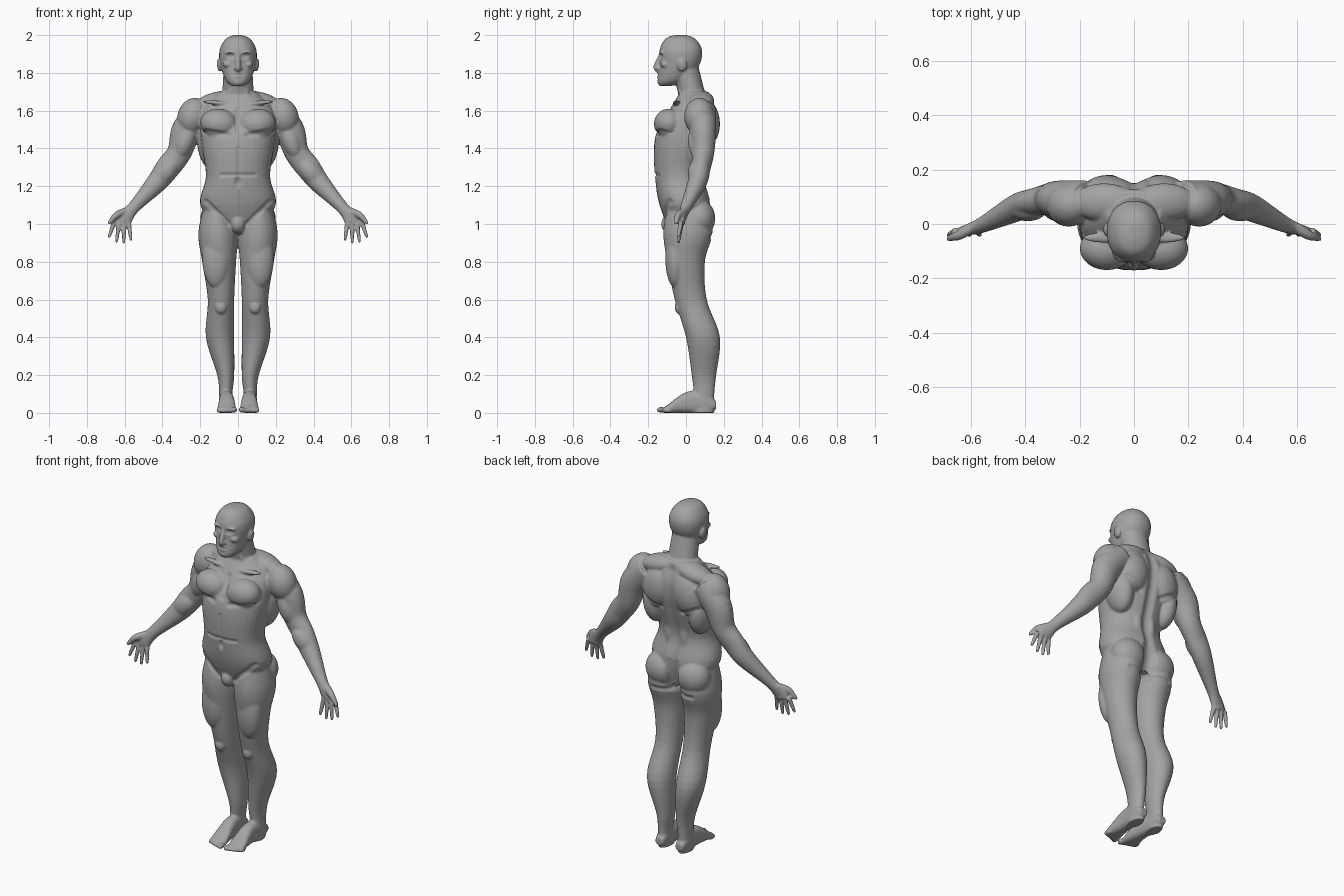
import bpy
import bmesh
from math import cos, sin, pi, copysign
from mathutils import Vector, Matrix, kdtree

cube = bpy.data.objects.get("Cube")
if cube:
    bpy.data.objects.remove(cube, do_unlink=True)

grey = (0.37, 0.37, 0.37, 1)
skin = bpy.data.materials.new("clay grey")
skin.use_nodes = True
skin.diffuse_color = grey
skin.node_tree.nodes["Principled BSDF"].inputs["Base Color"].default_value = grey

SIDES = 32
SUNK = 0.35
bm = bmesh.new()


def refine(rows, steps=5):
    """Smoothly interpolate between the rows of a table."""
    padded = [rows[0]] + list(rows) + [rows[-1]]
    out = []
    for quad in zip(padded, padded[1:], padded[2:], padded[3:]):
        for k in range(steps):
            t = k / steps
            out.append([b + t / 2 * (c - a + t * (2 * a - 5 * b + 4 * c - d
                        + t * (3 * (b - c) + d - a))) for a, b, c, d in zip(*quad)])
    return out + [list(rows[-1])]


def bridge(sections, power):
    """Skin a list of (centre, u, v) sections and close both ends."""
    def bend(value):
        return copysign(abs(value) ** (2 / power), value)

    angles = [2 * pi * i / SIDES for i in range(SIDES)]
    rings = [[bm.verts.new(centre + u * bend(cos(a)) + v * bend(sin(a))) for a in angles]
             for centre, u, v in sections]
    for low, high in zip(rings, rings[1:]):
        for i in range(SIDES):
            j = (i + 1) % SIDES
            bm.faces.new((low[i], low[j], high[j], high[i]))
    bm.faces.new(rings[0])
    bm.faces.new(rings[-1])


def stack(rows, power=2.2, upright=True):
    """Loft through boxes: position, then min and max of both cross axes."""
    sections = []
    for along, left, right, near, far in refine(rows):
        x, other = (left + right) / 2, (near + far) / 2
        centre = Vector((x, other, along)) if upright else Vector((x, along, other))
        depth_axis = Vector((0, 1, 0)) if upright else Vector((0, 0, 1))
        width = Vector((right - x, 0, 0))
        sections.append((centre, width, depth_axis * (far - other)))
    bridge(sections, power)


def symmetric_stack(rows):
    """Loft centred on the body's middle: height, half width, front, back."""
    stack([(height, -half, half, front, back) for height, half, front, back in rows])


def tube(rows):
    """Loft along a path: x, y, z, in-plane radius, depth radius."""
    rows = refine(rows)
    sections = []
    for i, row in enumerate(rows):
        ahead, behind = rows[min(i + 1, len(rows) - 1)], rows[max(i - 1, 0)]
        along = (Vector(ahead[:3]) - Vector(behind[:3])).normalized()
        u = along.cross(Vector((0, 1, 0))).normalized()
        sections.append((Vector(row[:3]), u * row[3], u.cross(along) * row[4]))
    bridge(sections, 2)


def muscle(centre, size, tilt=0.0, target=bm):
    """Ellipsoid, tilted about the front axis."""
    matrix = (Matrix.Translation(centre) @ Matrix.Rotation(tilt, 4, "Y")
              @ Matrix.Diagonal((*size, 1)))
    bmesh.ops.create_uvsphere(target, u_segments=24, v_segments=16, radius=1, matrix=matrix)


# Left leg
stack([(1.1, .02, .18, -.1, .12), (.95, 0, .21, -.12, .14), (.8, .01, .19, -.1, .1),
       (.6, .02, .16, -.06, .11), (.4, .02, .17, 0, .18), (.2, .02, .11, .03, .16),
       (.1, .03, .1, .04, .15), (0, .03, .1, .03, .15)], power=2)

# Left foot and toes
stack([(.16, .04, .09, .02, .06), (.1, .03, .1, 0, .11), (0, .02, .1, 0, .11),
       (-.1, .01, .11, 0, .04), (-.12, .02, .11, 0, .03)], power=2.6, upright=False)
for toe in range(5):
    size = .016 if toe == 0 else .012
    muscle((.02 + .02 * toe, -.13 + .008 * toe, size), (size, .026, size))

# Left arm and palm
tube([(.18, .08, 1.6, .08, .08), (.27, .09, 1.5, .08, .07), (.31, .09, 1.38, .065, .06),
      (.37, .08, 1.3, .065, .05), (.43, .06, 1.22, .055, .05), (.55, 0, 1.09, .033, .03),
      (.6, -.02, 1.03, .043, .02), (.61, -.02, 1, .04, .015)])

# Left fingers and thumb
for finger in range(4):
    reach = .1 if finger in (1, 2) else .08
    base = Vector((.577 + .026 * finger, -.025, 1 + .005 * finger))
    tip = base + Vector((.012 * finger - .01, -.015, -reach))
    tube([(*base, .012, .013), (*base.lerp(tip, .5), .011, .012), (*tip, .009, .009)])
    muscle(tip, Vector((1, 1, 1)) * .009)
tube([(.59, -.01, 1.07, .02, .02), (.64, -.04, 1.05, .018, .018),
      (.67, -.05, 1.02, .013, .013), (.685, -.055, 1, .009, .009)])

# Left chest, shoulder, upper arm and forearm
muscle((.1, -.09, 1.53), (.1, .08, .08), tilt=-.15)
muscle((.24, .07, 1.57), (.08, .08, .1), tilt=-.35)
muscle((.28, .06, 1.44), (.05, .05, .1), tilt=-.35)
muscle((.39, .06, 1.27), (.055, .05, .09), tilt=-.75)

# Left neck slope, neck cord and collar bone
muscle((.11, .08, 1.65), (.12, .07, .05), tilt=.22)
muscle((.04, 0, 1.71), (.02, .04, .07), tilt=-.3)
muscle((.1, -.05, 1.64), (.09, .02, .012), tilt=-.1)

# Left shoulder blade, back, buttock, thigh and kneecap
muscle((.1, .1, 1.53), (.1, .08, .13), tilt=-.2)
muscle((.15, .06, 1.42), (.065, .09, .13), tilt=.1)
muscle((.045, .06, 1.25), (.04, .045, .2))
muscle((.1, .07, 1.03), (.1, .085, .1))
muscle((.115, -.055, .82), (.075, .055, .16))
muscle((.09, -.04, .56), (.03, .02, .035))

# Left ear, brow, cheekbone and nostril
muscle((.1, -.02, 1.84), (.012, .026, .034), tilt=.15)
muscle((.035, -.12, 1.905), (.035, .025, .01), tilt=-.1)
muscle((.055, -.11, 1.845), (.025, .026, .018))
muscle((.013, -.147, 1.824), (.01, .014, .009))

# Copy everything so far to the right
copy = bmesh.ops.duplicate(bm, geom=bm.verts[:] + bm.edges[:] + bm.faces[:])
for item in copy["geom"]:
    if isinstance(item, bmesh.types.BMVert):
        item.co.x *= -1

# Torso and groin
symmetric_stack([(.95, .1, -.08, .1), (1.1, .2, -.14, .13), (1.25, .17, -.165, .1),
                 (1.4, .19, -.17, .135), (1.5, .2, -.15, .16), (1.6, .19, -.09, .16),
                 (1.7, .1, -.03, .12)])
muscle((0, -.085, 1), (.04, .046, .05))

# Neck
tube([(0, .045, 1.62, .095, .08), (0, .03, 1.69, .084, .07), (0, -.01, 1.85, .075, .07)])

# Head
symmetric_stack([(1.73, .03, -.14, -.08), (1.76, .065, -.15, 0), (1.84, .093, -.14, .07),
                 (1.92, .098, -.14, .085), (1.98, .065, -.11, .05), (2, .02, -.06, 0)])

# Nose, lips and chin
tube([(0, -.13, 1.9, .011, .012), (0, -.155, 1.832, .014, .018), (0, -.147, 1.817, .012, .014)])
for height in (1.796, 1.782):
    muscle((0, -.137, height), (.027, .017, .007))
muscle((0, -.13, 1.752), (.03, .022, .02))

# Fuse all parts into one skin
bmesh.ops.recalc_face_normals(bm, faces=bm.faces[:])
rough = bpy.data.meshes.new("rough body")
bm.to_mesh(rough)
bm.free()
body = bpy.data.objects.new("body", rough)
bpy.context.collection.objects.link(body)
remesh = body.modifiers.new("fuse", "REMESH")
remesh.mode = "VOXEL"
remesh.voxel_size = .0055
relax = body.modifiers.new("relax", "SMOOTH")
relax.factor = .5
relax.iterations = 7
graph = bpy.context.evaluated_depsgraph_get()
mesh = bpy.data.meshes.new_from_object(body.evaluated_get(graph))
body.modifiers.clear()
body.data = mesh
bpy.data.meshes.remove(rough)

# Front grooves: breastbone, belly, navel, chest, waist, groin, eye, mouth
front_grooves = [((0, 1.6), (0, 1.5), .025), ((0, 1.4), (0, 1.2), .016),
                 ((0, 1.22), (0, 1.23), .025), ((.05, 1.47), (.17, 1.49), .022),
                 ((0, 1.26), (.09, 1.26), .016), ((.05, 1), (.17, 1.12), .02),
                 ((.03, 1.89), (.04, 1.89), .025), ((0, 1.79), (.02, 1.79), .01)]
# Back grooves: spine, between buttocks, under buttock, under shoulder blade
back_grooves = [((0, 1.65), (0, 1.15), .04), ((0, 1.1), (0, .95), .05),
                ((.03, .93), (.13, .93), .02), ((.07, 1.42), (.17, 1.47), .02)]
tree = kdtree.KDTree(len(mesh.vertices))
for vertex in mesh.vertices:
    tree.insert((abs(vertex.co.x), 0, vertex.co.z), vertex.index)
tree.balance()
moves = {}
for facing, grooves in ((-1, front_grooves), (1, back_grooves)):
    for (x, z), (end_x, end_z), radius in grooves:
        start, end = Vector((x, 0, z)), Vector((end_x, 0, end_z))
        line = end - start
        for co, index, _ in tree.find_range((start + end) / 2, line.length / 2 + radius):
            normal = mesh.vertices[index].normal
            t = max(0, min(1, (co - start).dot(line) / line.length_squared))
            gap = (co - start - line * t).length / radius
            if gap < 1 and normal.y * facing > .1:
                push = Vector(normal) * -SUNK * radius * (1 - gap * gap) ** 2
                moves[index] = moves.get(index, Vector()) + push
for index, push in moves.items():
    mesh.vertices[index].co += push
mesh.materials.clear()
mesh.materials.append(skin)
mesh.shade_smooth()

# Eyes
for name, side in (("left_eye", 1), ("right_eye", -1)):
    ball = bmesh.new()
    muscle((.034 * side, -.113, 1.886), Vector((1, 1, 1)) * .014, target=ball)
    eye_mesh = bpy.data.meshes.new(name)
    ball.to_mesh(eye_mesh)
    ball.free()
    eye_mesh.materials.append(skin)
    eye_mesh.shade_smooth()
    bpy.context.collection.objects.link(bpy.data.objects.new(name, eye_mesh))
